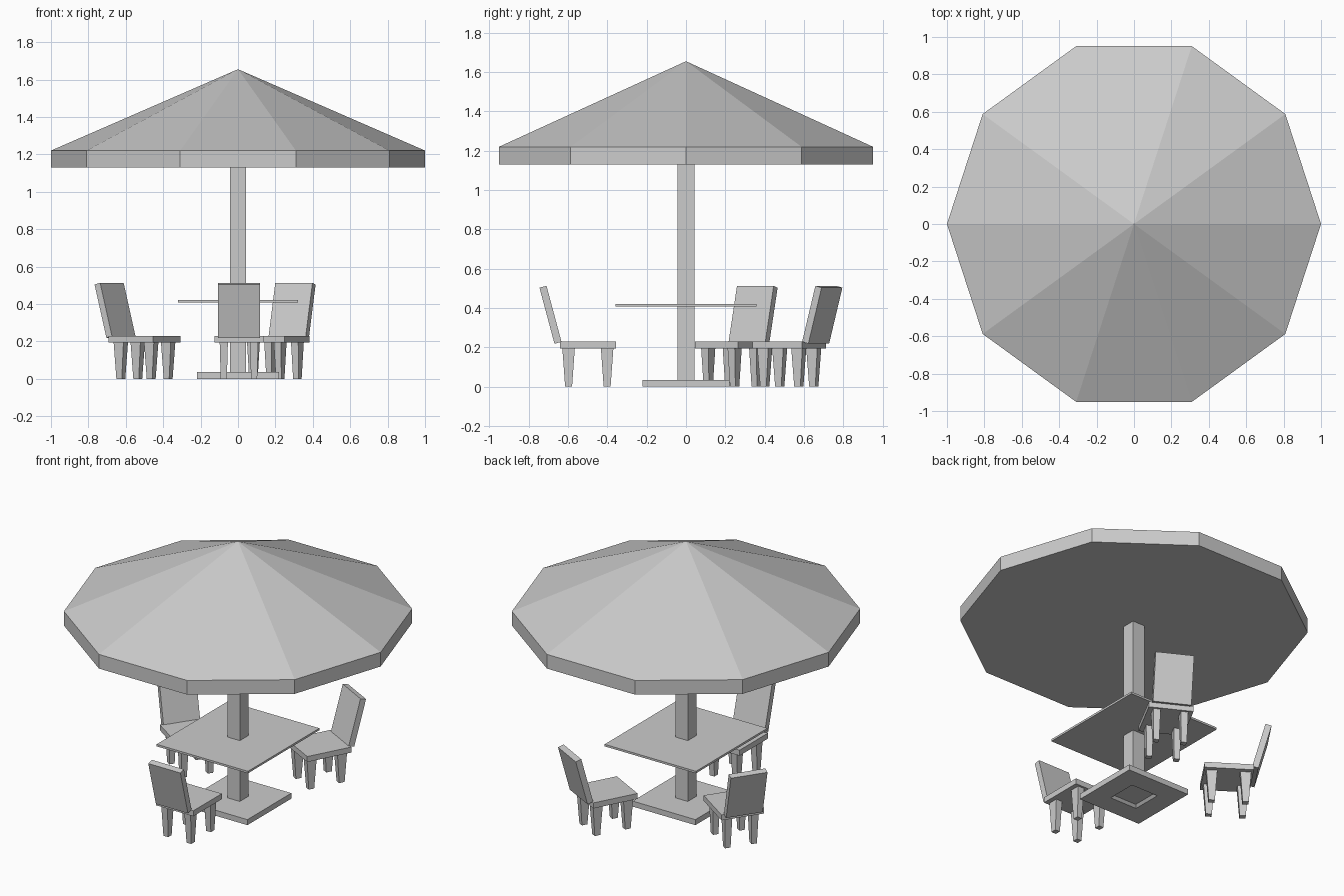
import bpy, bmesh, math
from mathutils import Matrix, Vector

cube = bpy.data.objects.get("Cube")
if cube:
    bpy.data.objects.remove(cube, do_unlink=True)

GREY = (0.6, 0.6, 0.6, 1)
mat = bpy.data.materials.new("plain grey")
mat.use_nodes = True
mat.diffuse_color = GREY
mat.node_tree.nodes["Principled BSDF"].inputs["Base Color"].default_value = GREY


def finish(name, bm, place=Matrix()):
    bmesh.ops.recalc_face_normals(bm, faces=bm.faces[:])
    mesh = bpy.data.meshes.new(name)
    bm.to_mesh(mesh)
    bm.free()
    mesh.materials.append(mat)
    obj = bpy.data.objects.new(name, mesh)
    obj.matrix_world = place
    bpy.context.collection.objects.link(obj)
    return obj


def add_box(bm, size, centre, tilt=0.0, foot=(1, 1)):
    """Box with an optional lean about x and a tapered lower end."""
    verts = bmesh.ops.create_cube(bm, size=1)["verts"]
    for v in verts:
        if v.co.z < 0:
            v.co.x *= foot[0]
            v.co.y *= foot[1]
    m = Matrix.Translation(centre) @ Matrix.Rotation(tilt, 4, "X") @ Matrix.Diagonal((*size, 1))
    bmesh.ops.transform(bm, matrix=m, verts=verts)


def box(name, size, centre, place=Matrix(), **kw):
    bm = bmesh.new()
    add_box(bm, size, centre, **kw)
    return finish(name, bm, place)


# Ten-sided canopy: flat underside, short rim and a low pointed roof
bm = bmesh.new()
SIDES = 10
ring = [Vector((math.cos(i * math.tau / SIDES), math.sin(i * math.tau / SIDES), 0)) for i in range(SIDES)]
low = [bm.verts.new(p + Vector((0, 0, 1.13))) for p in ring]
high = [bm.verts.new(p + Vector((0, 0, 1.22))) for p in ring]
peak = bm.verts.new((0, 0, 1.655))
bm.faces.new(low)
for i in range(SIDES):
    j = (i + 1) % SIDES
    bm.faces.new((low[i], low[j], high[j], high[i]))
    bm.faces.new((high[i], high[j], peak))
finish("canopy", bm)

# Pole and table
box("pole", (0.086, 0.086, 1.11), (0, 0, 0.575))
box("table_top", (0.64, 0.715, 0.013), (0, 0, 0.414))

# Base plate with a small sloped recess underneath
bm = bmesh.new()
add_box(bm, (0.44, 0.44, 0.035), (0, 0, 0.0175))
bm.faces.ensure_lookup_table()
under = min(bm.faces, key=lambda f: f.calc_center_median().z)
bmesh.ops.inset_region(bm, faces=[under], thickness=0.177)
bmesh.ops.inset_region(bm, faces=[under], thickness=0.02, depth=-0.015)
finish("base_plate", bm)


# Chairs: local +y is the way the sitter faces
def chair(name, x, y, turn):
    place = Matrix.Translation((x, y, 0)) @ Matrix.Rotation(math.radians(turn), 4, "Z")
    box(name + "_seat", (0.262, 0.285, 0.035), (0, 0, 0.212), place)
    box(name + "_back", (0.225, 0.037, 0.295), (0, -0.19, 0.366), place, tilt=math.radians(15))
    bm = bmesh.new()
    for sx in (-1, 1):
        for sy in (-1, 1):
            add_box(bm, (0.044, 0.064, 0.2), (sx * 0.081, sy * 0.098, 0.1), foot=(0.75, 0.55))
    finish(name + "_legs", bm, place)


chair("front_chair", 0.005, -0.499, 0)
chair("right_chair", -0.50, 0.235, -124)
chair("back_chair", 0.20, 0.525, 152)
